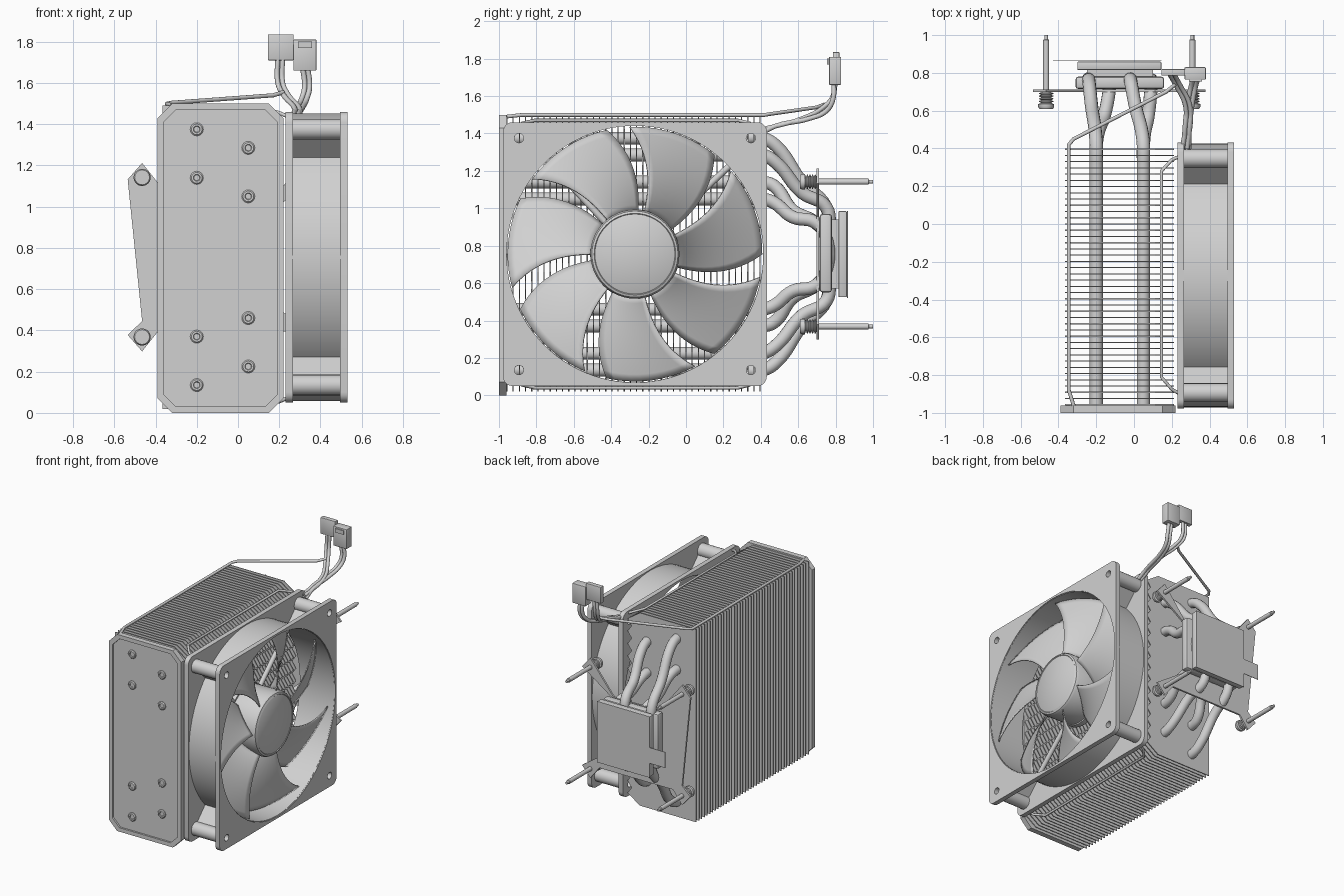
import bpy, bmesh
from math import sin, cos, pi, radians
from mathutils import Vector

if "Cube" in bpy.data.objects:
    bpy.data.objects.remove(bpy.data.objects["Cube"])

grey = bpy.data.materials.new("plain grey")
grey.use_nodes = True
grey.diffuse_color = (0.64, 0.64, 0.64, 1)
grey.node_tree.nodes["Principled BSDF"].inputs["Base Color"].default_value = (0.64, 0.64, 0.64, 1)

ALONG_X, ALONG_Y = (0, pi / 2, 0), (-pi / 2, 0, 0)      # lathe axis directions
FACE_X, FACE_Y = (pi / 2, 0, pi / 2), (pi / 2, 0, 0)    # plate facing directions
MID_Z, FAN_Y = 0.755, -0.273
FAN_X0, FAN_X1 = 0.23, 0.53


def finish(ob, loc=(0, 0, 0), rot=(0, 0, 0), smooth=True):
    ob.location, ob.rotation_euler = loc, rot
    bpy.ops.object.select_all(action='DESELECT')
    ob.select_set(True)
    bpy.context.view_layer.objects.active = ob
    if ob.type == 'CURVE':
        bpy.ops.object.convert(target='MESH')
        ob = bpy.context.object
    ob.data.materials.clear()
    ob.data.materials.append(grey)
    if smooth:
        bpy.ops.object.shade_smooth_by_angle(angle=radians(40))
    return ob


def add(name, data):
    ob = bpy.data.objects.new(name, data)
    bpy.context.collection.objects.link(ob)
    return ob


def from_bmesh(name, bm, **kw):
    bmesh.ops.recalc_face_normals(bm, faces=bm.faces)
    me = bpy.data.meshes.new(name)
    bm.to_mesh(me)
    bm.free()
    return finish(add(name, me), **kw)


def box(name, lo, hi, bevel=0.0):
    bm = bmesh.new()
    bmesh.ops.create_cube(bm, size=1)
    lo, hi = Vector(lo), Vector(hi)
    for v in bm.verts:
        v.co = Vector(a * b for a, b in zip(v.co, hi - lo)) + (lo + hi) / 2
    if bevel:
        bmesh.ops.bevel(bm, geom=bm.edges[:], offset=bevel, segments=2, affect='EDGES', profile=0.5)
    return from_bmesh(name, bm)


def lathe(name, profile, loc, rot, n=24):
    """Revolve (radius, height) points around local z."""
    bm = bmesh.new()
    rings = [[bm.verts.new((r * cos(2 * pi * i / n), r * sin(2 * pi * i / n), h))
              for i in range(n)] for r, h in profile]
    for a, b in zip(rings, rings[1:]):
        for i in range(n):
            bm.faces.new((a[i - 1], a[i], b[i], b[i - 1]))
    bmesh.ops.remove_doubles(bm, verts=bm.verts, dist=1e-5)
    return from_bmesh(name, bm, loc=loc, rot=rot)


def plate(name, outlines, thick, loc, rot):
    """Flat sheet with holes, centred on its thickness."""
    cu = bpy.data.curves.new(name, 'CURVE')
    cu.dimensions, cu.fill_mode, cu.extrude = '2D', 'BOTH', thick / 2
    for pts in outlines:
        s = cu.splines.new('POLY')
        s.points.add(len(pts) - 1)
        for p, (x, y) in zip(s.points, pts):
            p.co = (x, y, 0, 1)
        s.use_cyclic_u = True
    return finish(add(name, cu), loc, rot)


def tube(name, pts, radius, handle='AUTO'):
    cu = bpy.data.curves.new(name, 'CURVE')
    cu.dimensions, cu.bevel_depth = '3D', radius
    cu.bevel_resolution, cu.resolution_u, cu.use_fill_caps = 5, 6, True
    s = cu.splines.new('BEZIER')
    s.bezier_points.add(len(pts) - 1)
    for p, co in zip(s.bezier_points, pts):
        p.co = co
        p.handle_left_type = p.handle_right_type = handle
    return finish(add(name, cu))


def circle(cx, cy, r, n=24):
    return [(cx + r * cos(2 * pi * i / n), cy + r * sin(2 * pi * i / n)) for i in range(n)]


def rounded(x0, x1, y0, y1, r, n=5):
    """Rectangle with rounded corners; n=1 gives chamfers."""
    pts = []
    for q, (cx, cy) in enumerate([(x1 - r, y1 - r), (x0 + r, y1 - r), (x0 + r, y0 + r), (x1 - r, y0 + r)]):
        pts += [(cx + r * cos(pi / 2 * (q + i / n)), cy + r * sin(pi / 2 * (q + i / n))) for i in range(n + 1)]
    return pts


# Fin stack: thin sheets with a toothed edge and cut corners on the fan side
TEETH, Z0, Z1 = 14, 0.02, 1.49
outline = [(-0.365, Z1), (-0.365, Z0), (0.11, Z0)]
for i in range(TEETH):
    step = (Z1 - Z0 - 0.14) / TEETH
    z = Z0 + 0.07 + i * step
    outline += [(0.213, z), (0.18, z + step / 2)]
outline += [(0.213, Z1 - 0.07), (0.11, Z1)]
bm = bmesh.new()
for k in range(42):
    y = -0.96 + k * 0.033
    face = bm.faces.new([bm.verts.new((x, y, z)) for x, z in outline])
    out = bmesh.ops.extrude_face_region(bm, geom=[face])
    bmesh.ops.translate(bm, vec=(0, 0.006, 0), verts=[v for v in out["geom"] if isinstance(v, bmesh.types.BMVert)])
from_bmesh("cooling_fins", bm, smooth=False)

# End cover: chamfered panel with a raised rim
cover = rounded(-0.39, 0.22, 0, 1.5, 0.07, 1)
plate("end_cover", [cover], 0.026, (0, -0.973, 0), FACE_Y)
plate("end_cover_rim", [cover, rounded(-0.36, 0.19, 0.03, 1.47, 0.06, 1)], 0.014, (0, -0.993, 0), FACE_Y)

# Four U-shaped heat pipes, with capped ends on the cover
for pipe_x, base_x, rise, outer in [(-0.2, -0.24, 0.62, True), (-0.2, -0.13, 0.385, False),
                                    (0.05, -0.02, 0.53, True), (0.05, 0.09, 0.295, False)]:
    if outer:
        bend = [(0.1, 0.48, rise - 0.04), (0.6, 0.62, rise * 0.62), (0.95, 0.75, 0.25), (1, 0.765, 0.12)]
    else:
        bend = [(0.1, 0.47, rise - 0.02), (0.6, 0.57, rise * 0.4 + 0.08), (0.95, 0.69, 0.17), (1, 0.745, 0.1)]
    half = [(pipe_x, -0.96, rise), (pipe_x, 0.3, rise), (pipe_x, 0.41, rise)]
    half += [(pipe_x + (base_x - pipe_x) * t, y, z) for t, y, z in bend]
    path = [(x, y, MID_Z + z) for x, y, z in half] + [(x, y, MID_Z - z) for x, y, z in reversed(half)]
    tube("heat_pipe", path, 0.035)
    for s in (1, -1):
        lathe("pipe_end_cap", [(0.032, 0.02), (0.032, -0.002), (0.026, -0.008), (0.017, -0.008),
                               (0.014, -0.002), (0, -0.002)], (pipe_x, -0.99, MID_Z + s * rise), ALONG_Y, 16)

# Contact base
box("base_block", (-0.31, 0.715, 0.55), (0.16, 0.78, 0.97), 0.015)
box("base_neck", (-0.25, 0.78, 0.57), (0.1, 0.82, 0.94))
box("contact_plate", (-0.3, 0.815, 0.525), (0.145, 0.86, 0.985), 0.006)
plate("protective_film", [[(0.145, 0.52), (0.145, 0.985), (-0.3, 0.985), (-0.3, 0.75), (-0.43, 0.75),
                           (-0.43, 0.63), (-0.3, 0.63), (-0.3, 0.52)]], 0.004, (0, 0.864, 0), FACE_Y)

# Mounting bracket: open at the top, filled at the bottom and on the right
BX, EX = -0.078, 0.387
TIP, SIDE = (EX, EX + 0.07), (EX + 0.07, EX - 0.01)
bracket = [(x, z) for x, z in [(0.2, 0.2), SIDE, TIP, (0.19, 0.21)]]
bracket += [(-x, z) for x, z in [(0.19, 0.21), TIP, SIDE]]
bracket += [(-EX, -0.31)] + [(-x, -z) for x, z in [SIDE, TIP, (0.31, 0.36)]]
bracket += [(x, -z) for x, z in [(0.31, 0.36), TIP, SIDE, (0.2, 0.2)]]
plate("mounting_bracket", [[(BX + x, MID_Z + z) for x, z in bracket]], 0.014, (0, 0.705, 0), FACE_Y)

# Spring screws
screw = [(0, 0.61), (0.036, 0.61), (0.042, 0.62), (0.042, 0.635), (0.028, 0.64)]
for i in range(4):
    y = 0.643 + i * 0.014
    screw += [(0.028, y), (0.038, y + 0.004), (0.038, y + 0.008), (0.028, y + 0.012)]
screw += [(0.016, 0.7), (0.016, 0.975), (0.01, 0.978), (0.01, 1.0), (0, 1.0)]
for sx in (1, -1):
    for sz in (1, -1):
        lathe("spring_screw", screw, (BX + sx * EX, 0, MID_Z + sz * EX), ALONG_Y, 16)

# Fan frame: two square flanges, barrel, corner posts and the webs holding them
HALF, POST = 0.705, 0.62
corners = [(sy * POST, sz * POST) for sy in (1, -1) for sz in (1, -1)]
frame = [rounded(-HALF, HALF, -HALF, HALF, 0.05), circle(0, 0, 0.69, 96)]
frame += [circle(y, z, 0.025, 16) for y, z in corners]
for name, x in [("inner_flange", FAN_X0 + 0.018), ("outer_flange", FAN_X1 - 0.018)]:
    plate("fan_" + name, frame, 0.036, (x, FAN_Y, MID_Z), FACE_X)
lathe("fan_barrel", [(0.698, FAN_X0 + 0.01), (0.698, FAN_X1 - 0.01), (0.686, FAN_X1 - 0.005),
                     (0.686, FAN_X0 + 0.005), (0.698, FAN_X0 + 0.01)], (0, FAN_Y, MID_Z), ALONG_X, 96)
for y, z in corners:
    lathe("fan_corner_post", [(0.025, 0.24), (0.05, 0.25), (0.05, 0.51), (0.025, 0.515), (0.025, 0.24)],
          (0, FAN_Y + y, MID_Z + z), ALONG_X, 20)
    web = [(y * a - z * b, z * a + y * b) for a, b in [(0.79, -0.015), (0.95, -0.015), (0.95, 0.015), (0.79, 0.015)]]
    plate("fan_post_web", [web], 0.26, (0.38, FAN_Y, MID_Z), FACE_X)

# Fan hub, motor mount and struts
lathe("fan_hub", [(0.235, 0.28), (0.238, 0.48), (0.23, 0.497), (0.218, 0.502), (0.214, 0.498),
                  (0.208, 0.502), (0, 0.502)], (0, FAN_Y, MID_Z), ALONG_X, 48)
lathe("motor_mount", [(0, 0.235), (0.24, 0.235), (0.24, 0.275), (0, 0.275)], (0, FAN_Y, MID_Z), ALONG_X, 48)
for k in range(4):
    a = radians(43 + 90 * k)
    tube("fan_strut", [(0.255, FAN_Y + r * cos(a), MID_Z + r * sin(a)) for r in (0.22, 0.69)], 0.018)

# Seven swept and pitched blades
NR, NU = 12, 10
bm = bmesh.new()
for k in range(7):
    grid = []
    for i in range(NR + 1):
        t = i / NR
        r = 0.225 + 0.455 * t
        row = []
        for j in range(NU + 1):
            u = j / NU
            a = radians(-17 + 17 * t ** 1.7 + (43 - 2 * t) * u + 360 / 7 * k)
            row.append(bm.verts.new((0.395 + (u - 0.5) * 0.17, FAN_Y + r * cos(a), MID_Z + r * sin(a))))
        grid.append(row)
    for a, b in zip(grid, grid[1:]):
        for j in range(NU):
            bm.faces.new((a[j], b[j], b[j + 1], a[j + 1]))
blades = from_bmesh("fan_blades", bm)
mod = blades.modifiers.new("thickness", 'SOLIDIFY')
mod.thickness, mod.offset = 0.008, 0

# Wire clips along the top and bottom of the fan
for s in (1, -1):
    clip = [(0.235, 0.355, 0.685), (0.2, 0.34, 0.7), (0.145, 0.28, 0.715),
            (0.145, -0.81, 0.715), (0.2, -0.875, 0.7), (0.235, -0.895, 0.685)]
    tube("fan_clip", [(x, y, MID_Z + s * z) for x, y, z in clip], 0.009, 'VECTOR')

# Cables and connectors
tube("long_cable", [(-0.32, -0.96, 1.49), (-0.345, -0.88, 1.499), (-0.345, 0.42, 1.499), (-0.32, 0.45, 1.504),
                    (0.17, 0.7, 1.54), (0.22, 0.74, 1.555)], 0.01, 'VECTOR')
for d in (-0.012, 0.012):
    tube("fan_cable", [(0.28 + d, 0.4, 1.4), (0.28 + d, 0.48, 1.44), (0.3 + d, 0.66, 1.48), (0.32 + d, 0.75, 1.52),
                       (0.335 + d, 0.785, 1.58), (0.325 + d, 0.79, 1.68)], 0.013)
    tube("link_cable", [(0.27 + d, 0.4, 1.42), (0.285 + d, 0.62, 1.48), (0.23 + d, 0.74, 1.545),
                        (0.205 + d, 0.785, 1.6), (0.205 + d, 0.8, 1.73)], 0.012)
box("flat_connector", (0.145, 0.785, 1.71), (0.27, 0.82, 1.835), 0.004)
box("tall_connector", (0.268, 0.765, 1.66), (0.38, 0.83, 1.81), 0.004)
box("connector_latch", (0.29, 0.755, 1.77), (0.36, 0.77, 1.8))
